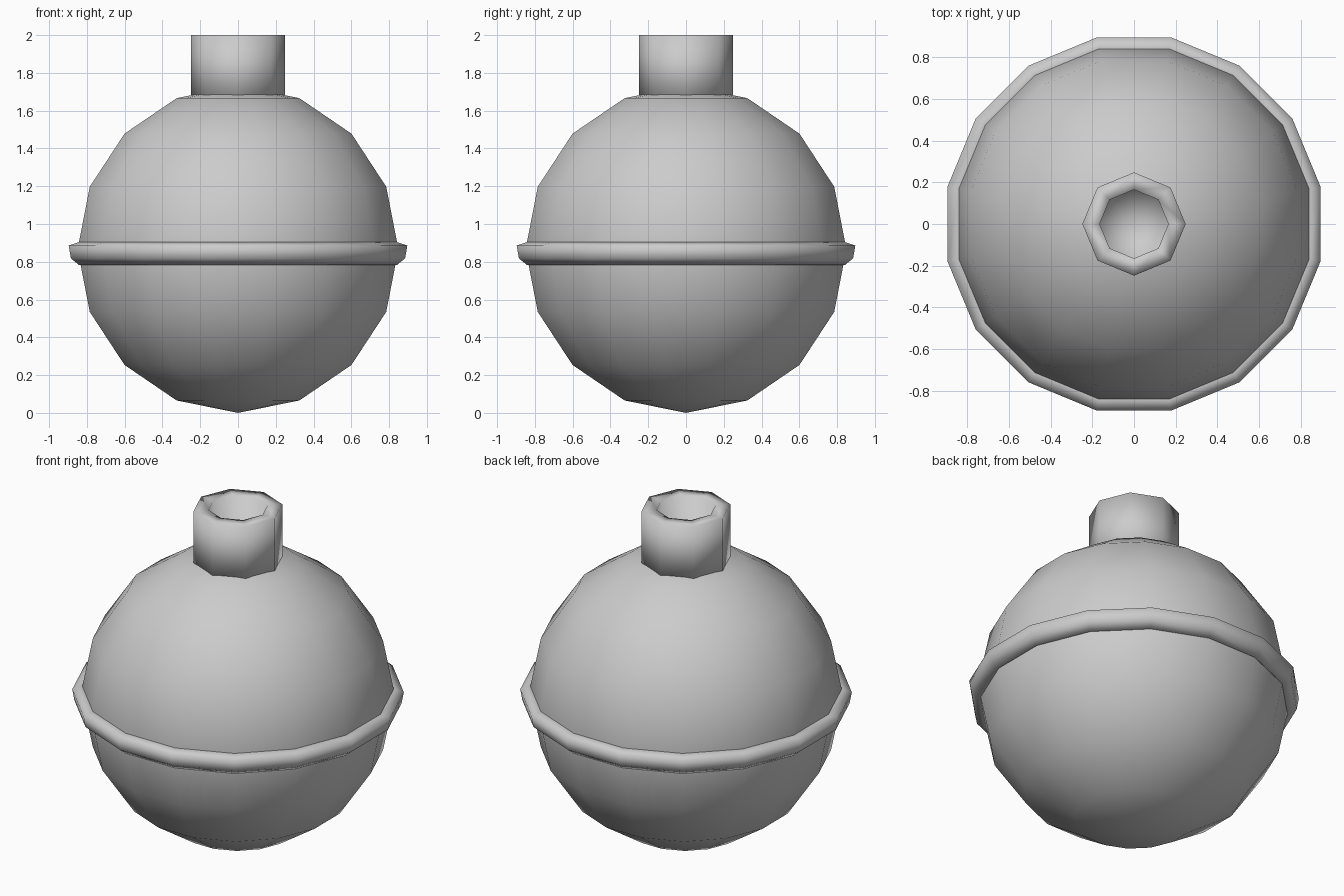
import bpy, bmesh
from math import pi, cos, sin

if "Cube" in bpy.data.objects:
    bpy.data.objects.remove(bpy.data.objects["Cube"])


def lathe(name, profile, sides, turn=0.0, closed=False):
    """Spin a (radius, z) profile around z; zero radius makes a pole."""
    bm = bmesh.new()
    rings = []
    for r, z in profile:
        if r == 0:
            rings.append([bm.verts.new((0, 0, z))] * sides)
        else:
            rings.append([bm.verts.new((r * cos(turn + 2 * pi * i / sides),
                                        r * sin(turn + 2 * pi * i / sides), z))
                          for i in range(sides)])
    pairs = list(zip(rings, rings[1:]))
    if closed:
        pairs.append((rings[-1], rings[0]))
    for a, b in pairs:
        for i in range(sides):
            j = (i + 1) % sides
            corners = list(dict.fromkeys((a[i], a[j], b[j], b[i])))
            bm.faces.new(corners)
    bmesh.ops.recalc_face_normals(bm, faces=bm.faces)
    for f in bm.faces:
        f.smooth = True
    mesh = bpy.data.meshes.new(name)
    bm.to_mesh(mesh)
    bm.free()
    obj = bpy.data.objects.new(name, mesh)
    bpy.context.collection.objects.link(obj)
    return obj


# Round body: 16-sided ball with 8 bands
R = 0.866
ball = [(0, 0)]
ball += [(R * sin(pi * k / 8), R - R * cos(pi * k / 8)) for k in range(1, 8)]
ball += [(0, 2 * R)]
lathe("body", ball, 16, pi / 16)

# Raised band around the middle
lathe("middle_band", [(0.857, 0.905), (0.914, 0.886), (0.902, 0.818),
                      (0.857, 0.782), (0.81, 0.82), (0.81, 0.88)],
      16, pi / 16, closed=True)

# Octagonal neck with a recessed opening
lathe("neck", [(0, 1.64), (0.248, 1.64), (0.248, 2.0), (0.165, 2.0),
               (0.165, 1.74), (0, 1.74)], 8)
